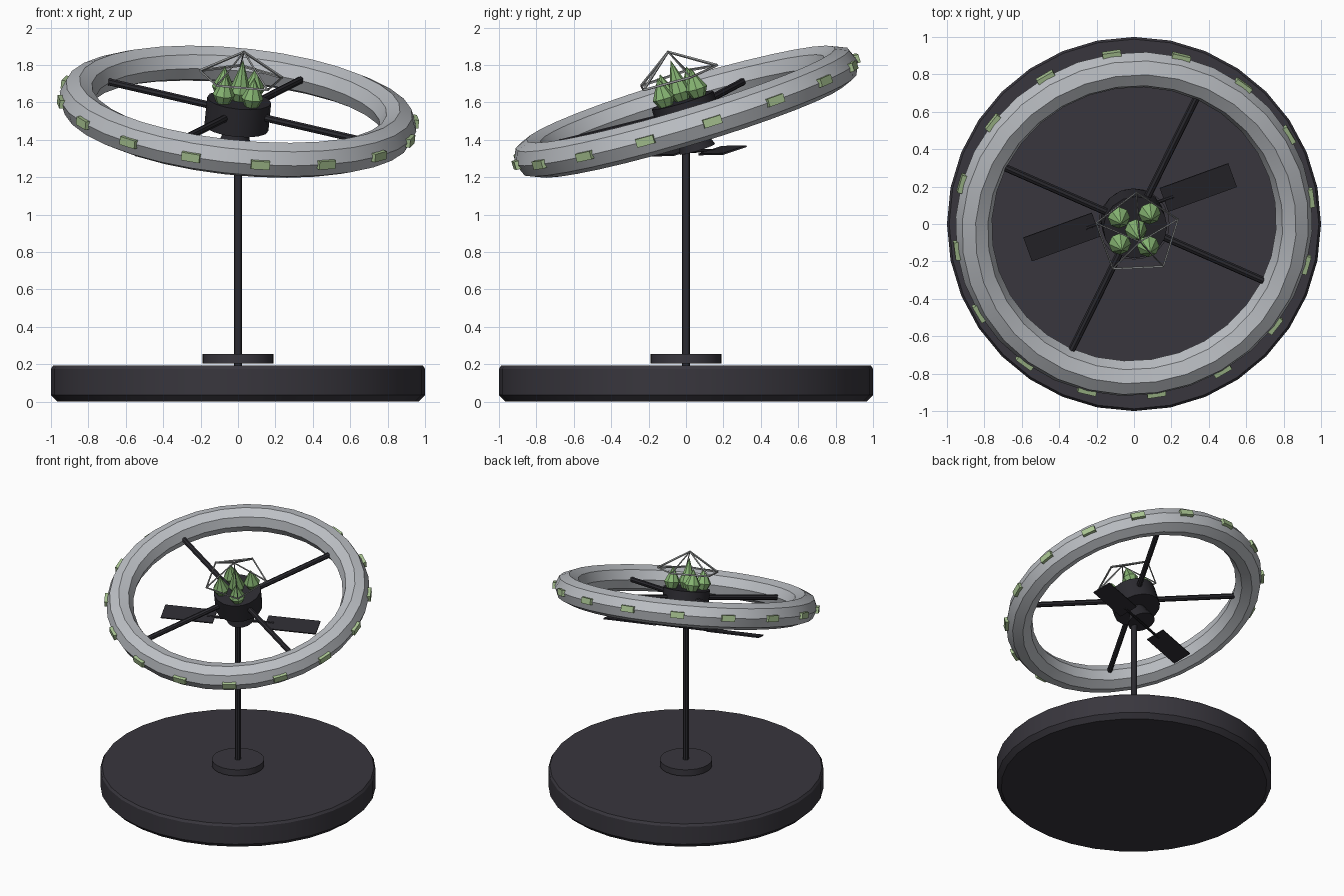
import bpy, bmesh
from math import cos, sin, pi, radians, tau
from mathutils import Matrix, Vector

cube = bpy.data.objects.get("Cube")
if cube:
    bpy.data.objects.remove(cube, do_unlink=True)


def material(name, rgb):
    m = bpy.data.materials.new(name)
    m.use_nodes = True
    m.diffuse_color = (*rgb, 1)
    m.node_tree.nodes["Principled BSDF"].inputs["Base Color"].default_value = (*rgb, 1)
    return m


CHARCOAL = material("charcoal", (0.040, 0.037, 0.047))
BLACK = material("soft_black", (0.024, 0.023, 0.029))
SILVER = material("silver", (0.50, 0.52, 0.55))
STEEL = material("steel", (0.30, 0.31, 0.31))
GREEN = material("leaf_green", (0.24, 0.46, 0.17))
PALE = material("pale_green", (0.40, 0.56, 0.29))

# Tilted frame shared by the wheel, hub and rotor
AXIS = Vector((0.1, -0.3, 1)).normalized()
TILT = Matrix.Translation((0, 0, 1.55)) @ Vector((0, 0, 1)).rotation_difference(AXIS).to_matrix().to_4x4()
FLAT = Matrix.Identity(4)


def finish(name, bm, mat, frame=FLAT, smooth=False):
    bmesh.ops.recalc_face_normals(bm, faces=bm.faces)
    mesh = bpy.data.meshes.new(name)
    bm.to_mesh(mesh)
    bm.free()
    mesh.materials.append(mat)
    ob = bpy.data.objects.new(name, mesh)
    ob.matrix_world = frame
    bpy.context.collection.objects.link(ob)
    if smooth:
        bpy.ops.object.select_all(action='DESELECT')
        ob.select_set(True)
        bpy.context.view_layer.objects.active = ob
        bpy.ops.object.shade_smooth_by_angle(angle=radians(30))
    return ob


def loft(name, profile, sides, mat, frame=FLAT, closed=False, smooth=False):
    """Turn a (radius, height) profile; closed joins its ends, otherwise they are capped."""
    bm = bmesh.new()
    rings = [[bm.verts.new((r * cos(tau * i / sides), r * sin(tau * i / sides), z))
              for i in range(sides)] for r, z in profile]
    pairs = list(zip(rings, rings[1:]))
    if closed:
        pairs.append((rings[-1], rings[0]))
    else:
        bm.faces.new(rings[0])
        bm.faces.new(rings[-1])
    for a, b in pairs:
        for i in range(sides):
            j = (i + 1) % sides
            bm.faces.new((a[i], a[j], b[j], b[i]))
    bmesh.ops.remove_doubles(bm, verts=bm.verts, dist=0.0005)
    return finish(name, bm, mat, frame, smooth)


def box(name, size, mat, frame):
    bm = bmesh.new()
    bmesh.ops.create_cube(bm, size=1, matrix=Matrix.Diagonal((*size, 1)))
    return finish(name, bm, mat, frame)


def spin(degrees):
    return Matrix.Rotation(radians(degrees), 4, 'Z')


def along_x(start):
    return Matrix.Translation((start, 0, 0)) @ Matrix.Rotation(pi / 2, 4, 'Y')


# Stand
loft("base", [(0.965, 0), (1, 0.035), (1, 0.175), (0.988, 0.193)], 32, CHARCOAL, smooth=True)
loft("collar", [(0.19, 0.204), (0.19, 0.254)], 24, CHARCOAL, smooth=True)
loft("pole", [(0.022, 0.18), (0.022, 1.37)], 12, BLACK, smooth=True)

# Wheel rim with an octagonal section
section = [(0.862 + 0.098 * cos(tau * k / 8), 0.098 * sin(tau * k / 8)) for k in range(8)]
loft("rim", section, 32, SILVER, TILT @ spin(8), closed=True, smooth=True)

# Window blocks around the rim
for k in range(16):
    box(f"rim_window_{k + 1}", (0.03, 0.10, 0.045), PALE,
        TILT @ spin(8 + 22.5 * k) @ Matrix.Translation((0.957, 0, 0)))

# Spokes
for k in range(4):
    loft(f"spoke_{k + 1}", [(0.02, 0), (0.02, 0.672)], 8, BLACK,
         TILT @ spin(65 + 90 * k) @ along_x(0.1))

# Hub and flared neck beneath it
loft("hub", [(0.172, -0.09), (0.172, 0.065)], 16, BLACK, TILT, smooth=True)
loft("neck", [(0.10, -0.21), (0.055, -0.09)], 16, BLACK, TILT, smooth=True)

# Two-bladed rotor under the neck
ROTOR = TILT @ Matrix.Translation((0, 0, -0.22)) @ spin(20)
loft("rotor_rod", [(0.01, 0), (0.01, 0.5)], 8, BLACK, ROTOR @ along_x(-0.25))
for side, label in ((1, "left"), (-1, "right")):
    box(f"rotor_blade_{label}", (0.39, 0.14, 0.009), BLACK,
        ROTOR @ Matrix.Translation((side * 0.388, 0, 0)))

# Faceted trees on the hub
spots = [(0, 0, 0.23)] + [(0.115 * cos(radians(a)), 0.115 * sin(radians(a)), 0.165)
                          for a in (51, 143, 222, 306)]
for k, (x, y, h) in enumerate(spots):
    loft(f"tree_{k + 1}", [(0.035, 0), (0.06, 0.05), (0, h)], 8, GREEN,
         TILT @ Matrix.Translation((x, y, 0.06)))

# Open five-sided frame over the trees
bm = bmesh.new()
apex = bm.verts.new((0, 0, 0.335))
corners = [bm.verts.new((0.23 * cos(tau * k / 5), 0.23 * sin(tau * k / 5), 0.19)) for k in range(5)]
for k in range(5):
    bm.faces.new((apex, corners[k], corners[(k + 1) % 5]))
canopy = finish("canopy_frame", bm, STEEL, TILT @ spin(92))
wire = canopy.modifiers.new("struts", 'WIREFRAME')
wire.thickness = 0.016
wire.use_boundary = True
wire.use_even_offset = False
